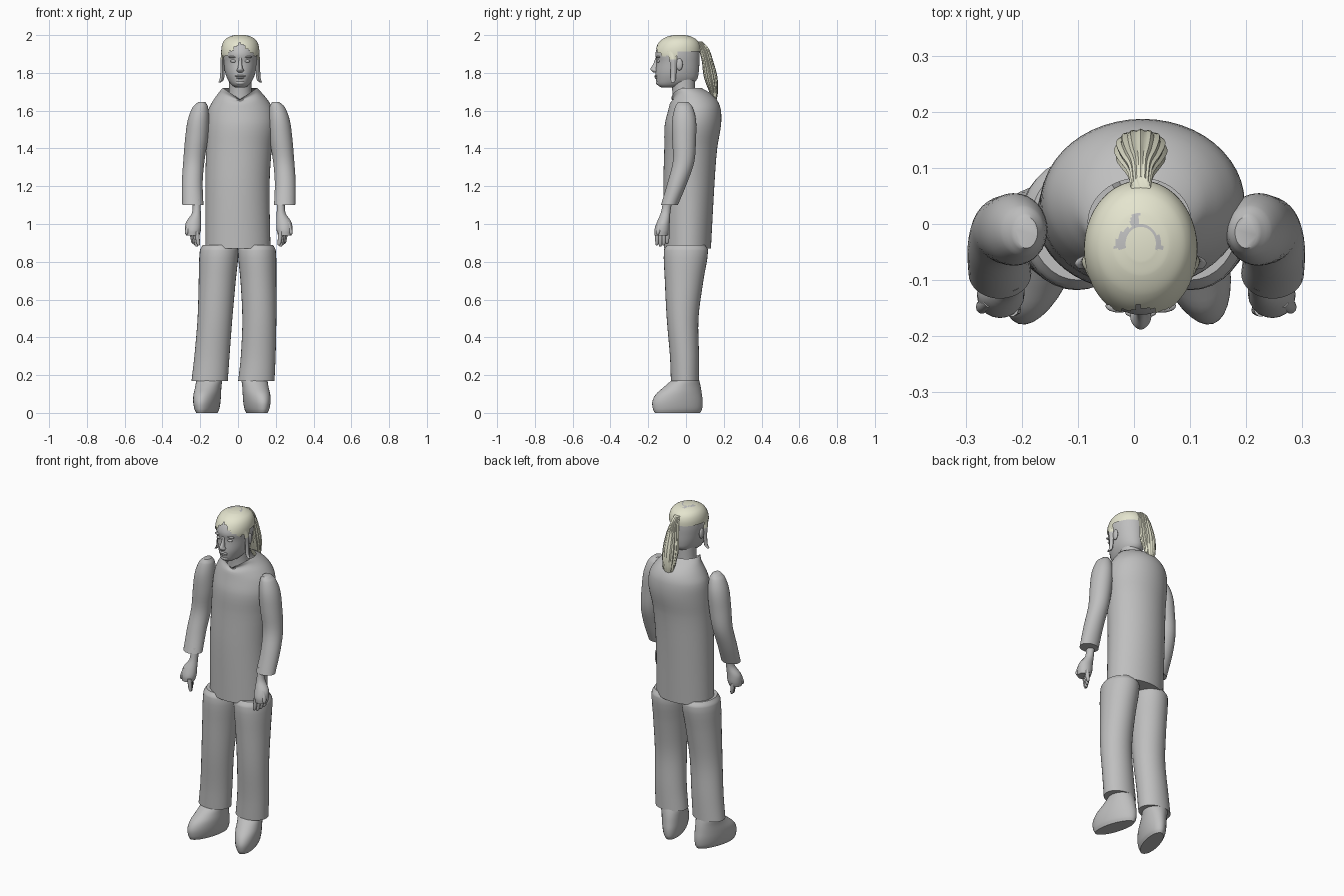
import bpy, bmesh, math
from mathutils import Vector

old = bpy.data.objects.get("Cube")
if old:
    bpy.data.objects.remove(old, do_unlink=True)


def material(name, rgb):
    m = bpy.data.materials.new(name)
    m.use_nodes = True
    m.diffuse_color = (*rgb, 1)
    bsdf = m.node_tree.nodes["Principled BSDF"]
    bsdf.inputs["Base Color"].default_value = (*rgb, 1)
    bsdf.inputs["Roughness"].default_value = 0.8
    return m


GREY = material("plain grey", (0.52, 0.52, 0.52))
BLONDE = material("pale blonde", (0.78, 0.78, 0.62))


def smooth_rings(rings, steps):
    """Resample (x, y, z, rx, ry) rings along z with smooth slopes."""
    pts = [Vector(r) for r in rings]
    n = len(pts)
    slope = []
    for i in range(n):
        a, b = pts[max(i - 1, 0)], pts[min(i + 1, n - 1)]
        slope.append((b - a) / (b[2] - a[2]))
    out = []
    for i in range(n - 1):
        h = pts[i + 1][2] - pts[i][2]
        for k in range(steps):
            t = k / steps
            s = t * t * (3 - 2 * t)
            out.append(pts[i] * (1 - s) + pts[i + 1] * s
                       + slope[i] * (h * t * (1 - t) ** 2)
                       - slope[i + 1] * (h * t * t * (1 - t)))
            out[-1][2] = pts[i][2] + h * t
    return out + [pts[-1]]


def loft(name, rings, mats=(GREY,), sides=32, steps=4, ridge=0, caps=(True, True), edit=None):
    bm = bmesh.new()
    loops = []
    for x, y, z, rx, ry in smooth_rings(rings, steps):
        loop = []
        for i in range(sides):
            a = math.tau * i / sides
            k = 1 + ridge * math.cos(a * sides / 4)
            loop.append(bm.verts.new((x + max(rx, .002) * k * math.cos(a),
                                      y + max(ry, .002) * k * math.sin(a), z)))
        loops.append(loop)
    for lo, hi in zip(loops, loops[1:]):
        for i in range(sides):
            j = (i + 1) % sides
            bm.faces.new((lo[i], lo[j], hi[j], hi[i]))
    if caps[0]:
        bm.faces.new(loops[0][::-1])
    if caps[1]:
        bm.faces.new(loops[-1])
    if edit:
        edit(bm)
    bmesh.ops.recalc_face_normals(bm, faces=bm.faces)
    me = bpy.data.meshes.new(name)
    bm.to_mesh(me)
    bm.free()
    for m in mats:
        me.materials.append(m)
    me.polygons.foreach_set("use_smooth", [True] * len(me.polygons))
    me.set_sharp_from_angle(angle=math.radians(50))
    ob = bpy.data.objects.new(name, me)
    bpy.context.collection.objects.link(ob)
    return ob


def flip(rings, axis):
    return [(2 * axis - r[0], *r[1:]) for r in rings]


def pair(name, rings, axis, **kw):
    loft("left_" + name, rings, **kw)
    loft("right_" + name, flip(rings, axis), **kw)


def blob(name, loc, size):
    bm = bmesh.new()
    bmesh.ops.create_uvsphere(bm, u_segments=16, v_segments=10, radius=1)
    me = bpy.data.meshes.new(name)
    for v in bm.verts:
        v.co = Vector(c * s for c, s in zip(v.co, size)) + Vector(loc)
    bm.to_mesh(me)
    bm.free()
    me.materials.append(GREY)
    me.polygons.foreach_set("use_smooth", [True] * len(me.polygons))
    bpy.context.collection.objects.link(bpy.data.objects.new(name, me))


# Long tunic with a neckline that dips at the front
def cut_neckline(bm):
    for v in bm.verts:
        if v.co.z > 1.64 and v.co.y < 0:
            dip = max(0, 1 - abs(v.co.x - .01) / .09)
            v.co.z -= dip * .06 * (v.co.z - 1.64) / .08


loft("tunic", [(0, .008, .87, .172, .124), (-.003, .015, 1.2, .17, .135),
               (.005, .025, 1.4, .174, .14), (.015, .036, 1.52, .182, .149),
               (.015, .045, 1.6, .173, .14), (.014, .043, 1.65, .148, .125),
               (.012, .032, 1.69, .118, .1), (.01, .002, 1.72, .092, .08)],
     sides=48, caps=(True, False), edit=cut_neckline)

# Trouser legs, the right one splayed a little
loft("left_trouser_leg", [(.097, -.005, .17, .096, .075), (.107, -.008, .3, .092, .077),
                          (.113, -.018, .5, .09, .084), (.108, -.01, .7, .095, .102),
                          (.1, 0, .86, .1, .117), (.1, 0, .89, .085, .1)])
loft("right_trouser_leg", [(-.15, -.005, .17, .096, .075), (-.138, -.008, .3, .093, .077),
                           (-.122, -.018, .5, .092, .084), (-.11, -.01, .7, .098, .102),
                           (-.1, 0, .86, .102, .117), (-.1, 0, .89, .085, .1)])

# Shoes turned outwards
for side, x, turn in (("left", .1, 17), ("right", -.165, -17)):
    shoe = loft(side + "_shoe", [(0, 0, 0, .045, .125), (0, 0, .02, .055, .135),
                                 (0, 0, .06, .063, .138), (0, .008, .1, .066, .125),
                                 (0, .028, .14, .066, .098), (0, .045, .18, .068, .07),
                                 (0, .045, .22, .06, .055)])
    shoe.location = (x, -.045, 0)
    shoe.rotation_euler.z = math.radians(turn)

# Sleeves, bent forward below the elbow
ARM_AXIS = .004
pair("sleeve", [(.247, -.088, 1.1, .056, .045), (.25, -.045, 1.22, .055, .052),
                (.242, -.013, 1.33, .056, .057), (.228, -.01, 1.45, .06, .063),
                (.218, -.01, 1.55, .056, .063), (.207, -.012, 1.62, .04, .046),
                (.2, -.015, 1.645, .02, .028)], ARM_AXIS)

# Hands with fingers and thumb
pair("hand", [(.248, -.13, .94, .036, .036), (.246, -.127, .97, .042, .04),
              (.243, -.12, 1.01, .04, .034), (.228, -.108, 1.06, .023, .025),
              (.228, -.096, 1.13, .022, .024)], ARM_AXIS, sides=20)
for i in range(4):
    x, y = .222 + .009 * i, -.153 + .018 * i
    tip = .88 + .007 * abs(i - 1)
    pair(f"finger_{i + 1}", [(x - .006, y - .002, tip, .005, .005),
                             (x - .003, y, tip + .012, .01, .01),
                             (x + .004, y, .96, .012, .012)], ARM_AXIS, sides=10, steps=2)
pair("thumb", [(.28, -.15, .945, .006, .006), (.279, -.148, .958, .011, .012),
               (.265, -.135, 1.01, .012, .014)], ARM_AXIS, sides=10, steps=2)

# Neck and head
HX = .012
loft("neck", [(HX, -.01, 1.62, .07, .06), (HX, -.012, 1.7, .06, .06),
              (HX, -.018, 1.79, .06, .066)])
skull = [(HX, -.085, 1.722, .025, .045), (HX, -.07, 1.735, .045, .08),
         (HX, -.052, 1.76, .064, .106), (HX, -.047, 1.8, .08, .114),
         (HX, -.043, 1.86, .09, .114), (HX, -.045, 1.9, .094, .117),
         (HX, -.04, 1.94, .09, .108), (HX, -.036, 1.97, .074, .086),
         (HX, -.035, 1.988, .045, .052), (HX, -.035, 1.994, .02, .024)]
loft("head", skull, sides=40)

# Facial features
loft("nose", [(HX, -.16, 1.802, .012, .012), (HX, -.165, 1.813, .019, .02),
              (HX, -.166, 1.823, .014, .022), (HX, -.158, 1.85, .009, .014),
              (HX, -.154, 1.88, .008, .008)], sides=16)
blob("upper_lip", (HX, -.158, 1.783), (.028, .01, .006))
blob("lower_lip", (HX, -.156, 1.774), (.023, .01, .006))
blob("chin", (HX, -.142, 1.748), (.026, .018, .014))
for side, s in (("left", 1), ("right", -1)):
    blob(side + "_eye", (HX + s * .036, -.146, 1.862), (.016, .009, .008))
    blob(side + "_brow", (HX + s * .038, -.146, 1.884), (.025, .012, .006))
    blob(side + "_ear", (HX + s * .091, -.035, 1.845), (.01, .018, .032))


# Hair cap: ragged hairline, and a bare arch at the crown
def trim_hair(bm):
    doomed = []
    for f in bm.faces:
        c = f.calc_center_median()
        dx = abs(c.x - HX)
        edge = 1.912
        if c.y < -.05:
            edge = 1.885 + max(0, .075 - .9 * dx) + .006 * math.sin(c.x * 260)
        if c.z < edge:
            doomed.append(f)
        r = math.hypot(c.x - .008, c.y + .045)
        stem = abs(c.x - .002) < .008 and -.01 < c.y < .018
        f.material_index = int((.024 < r < .043 and c.y > -.045) or stem)
    bmesh.ops.delete(bm, geom=doomed, context='FACES')


cap = [(x, y, z + .006, rx + .007, ry + .006) for x, y, z, rx, ry in skull[4:]]
loft("hair_cap", cap, mats=(BLONDE, GREY), sides=72, steps=6, caps=(False, True), edit=trim_hair)


# Loose locks beside the face, pale only at the top
def tint_lock(bm):
    for f in bm.faces:
        f.material_index = int(f.calc_center_median().z < 1.875)


pair("side_lock", [(.123, -.07, 1.748, .006, .008), (.11, -.068, 1.765, .01, .012),
                   (.106, -.066, 1.82, .01, .014), (.107, -.068, 1.87, .009, .018),
                   (.102, -.075, 1.915, .006, .022)],
     HX, mats=(BLONDE, GREY), sides=16, ridge=.12, edit=tint_lock)

# Fanned ponytail with strand ridges
loft("ponytail", [(HX, .152, 1.65, .02, .008), (HX, .146, 1.7, .037, .022),
                  (HX, .13, 1.78, .045, .034), (HX, .112, 1.87, .036, .028),
                  (HX, .092, 1.93, .022, .026), (HX, .066, 1.966, .017, .018)],
     mats=(BLONDE,), sides=64, ridge=.06)
for i in range(5):
    x = HX - .028 + .014 * i
    loft(f"ponytail_strand_{i + 1}", [(x, .155, 1.645 + .012 * abs(i - 2), .003, .003),
                                      (x, .15, 1.69, .008, .012), (x, .143, 1.74, .007, .012)],
         mats=(BLONDE,), sides=8, steps=2)
